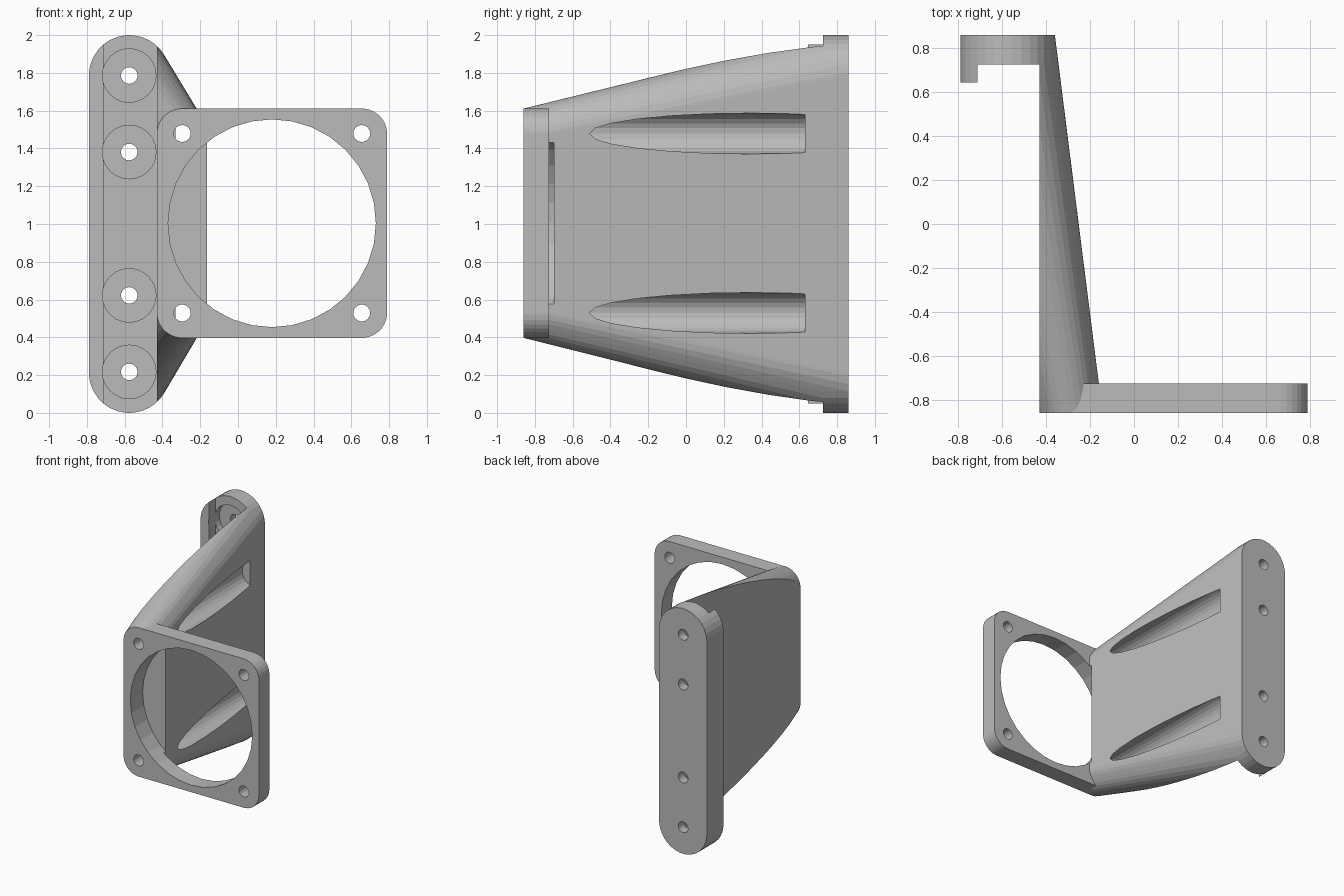
import bpy, bmesh, math

if "Cube" in bpy.data.objects:
    bpy.data.objects.remove(bpy.data.objects["Cube"])

grey = bpy.data.materials.new("plain grey")
grey.diffuse_color = (0.5, 0.5, 0.5, 1)
grey.use_nodes = True
grey.node_tree.nodes["Principled BSDF"].inputs["Base Color"].default_value = grey.diffuse_color


def rounded(cx, cz, hx, hz, r, y, n=32):
    """Rounded rectangle outline in the plane at depth y."""
    pts = []
    for i in range(n):
        a = 2 * math.pi * (i + 0.5) / n
        c, s = math.cos(a), math.sin(a)
        pts.append((cx + math.copysign(hx - r, c) + r * c, y,
                    cz + math.copysign(hz - r, s) + r * s))
    # exact tangent points keep the overall size
    for sx in (-1, 1):
        for sz in (-1, 1):
            pts.append((cx + sx * hx, y, cz + sz * (hz - r)))
            pts.append((cx + sx * (hx - r), y, cz + sz * hz))
    return pts


def hull(name, points, clip_x=None, keep=1):
    """Convex solid round the points, optionally clipped at a plane x = clip_x."""
    bm = bmesh.new()
    for p in points:
        bm.verts.new(p)
    bmesh.ops.remove_doubles(bm, verts=bm.verts[:], dist=0.0005)
    bmesh.ops.convex_hull(bm, input=bm.verts[:])
    bmesh.ops.delete(bm, geom=[v for v in bm.verts if not v.link_faces], context='VERTS')
    if clip_x is not None:
        bmesh.ops.bisect_plane(bm, geom=bm.verts[:] + bm.edges[:] + bm.faces[:],
                               plane_co=(clip_x, 0, 0), plane_no=(keep, 0, 0),
                               clear_inner=True)
        bmesh.ops.holes_fill(bm, edges=[e for e in bm.edges if e.is_boundary], sides=0)
    bmesh.ops.dissolve_limit(bm, angle_limit=0.001, verts=bm.verts[:], edges=bm.edges[:])
    bmesh.ops.recalc_face_normals(bm, faces=bm.faces[:])
    me = bpy.data.meshes.new(name)
    bm.to_mesh(me)
    bm.free()
    me.materials.append(grey)
    ob = bpy.data.objects.new(name, me)
    bpy.context.collection.objects.link(ob)
    return ob


def cylinder(name, x, z, r, y0, y1, n):
    pts = []
    for y in (y0, y1):
        for i in range(n):
            a = 2 * math.pi * i / n
            pts.append((x + r * math.cos(a), y, z + r * math.sin(a)))
    return hull(name, pts)


def boolean(target, tool, op):
    """Apply one boolean and discard the tool."""
    m = target.modifiers.new("bool", 'BOOLEAN')
    m.operation, m.object, m.solver = op, tool, 'EXACT'
    dg = bpy.context.evaluated_depsgraph_get()
    dg.update()
    me = bpy.data.meshes.new_from_object(target.evaluated_get(dg))
    target.modifiers.clear()
    target.data = me
    bpy.data.objects.remove(tool)


def back(y):
    return rounded(-0.575, 1.0, 0.215, 1.0, 0.215, y)


def front(y):
    return rounded(-0.295, 1.004, 0.135, 0.607, 0.135, y)


# slanted wall joining the two plates, flat on its left side
bracket = hull("fan_bracket", front(-0.86) + front(-0.725) + back(0.725) + back(0.86), -0.43)

# mounting plate, its left lip, and the square fan frame
boolean(bracket, hull("mounting_plate", back(0.725) + back(0.86)), 'UNION')
boolean(bracket, hull("lip", back(0.645) + back(0.86), -0.712, -1), 'UNION')
frame = [p for y in (-0.86, -0.725) for p in rounded(0.18, 1.004, 0.61, 0.607, 0.135, y)]
boolean(bracket, hull("fan_frame", frame), 'UNION')

# large fan opening
boolean(bracket, cylinder("bore", 0.18, 1.004, 0.55, -1, -0.70, 32), 'DIFFERENCE')

# fan screw holes, with long grooves in the wall behind the left pair
for z in (0.529, 1.479):
    boolean(bracket, cylinder("groove", -0.295, z, 0.108, -0.725, 0.63, 24), 'DIFFERENCE')
    for x in (-0.295, 0.655):
        boolean(bracket, cylinder("screw_hole", x, z, 0.045, -1, -0.7, 16), 'DIFFERENCE')

# mounting holes with counterbores
for z in (0.217, 0.622, 1.381, 1.786):
    boolean(bracket, cylinder("counterbore", -0.576, z, 0.142, 0.6, 0.785, 24), 'DIFFERENCE')
    boolean(bracket, cylinder("mount_hole", -0.576, z, 0.044, 0.6, 1, 16), 'DIFFERENCE')
